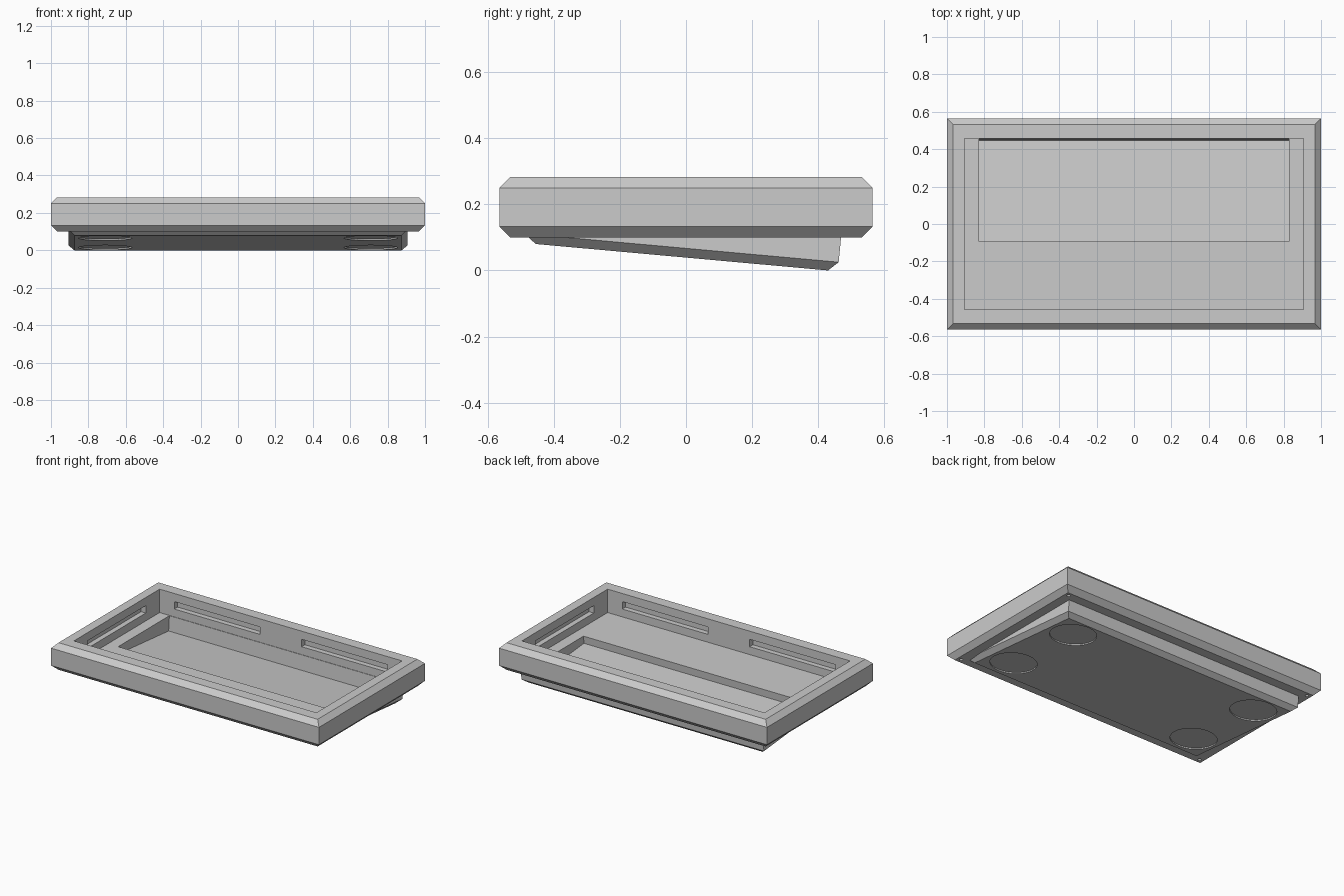
import bpy, bmesh, math
from mathutils import Matrix, Vector

if "Cube" in bpy.data.objects:
    bpy.data.objects.remove(bpy.data.objects["Cube"])

grey = bpy.data.materials.new("case grey")
grey.diffuse_color = (0.6, 0.6, 0.6, 1)
grey.use_nodes = True
grey.node_tree.nodes["Principled BSDF"].inputs["Base Color"].default_value = grey.diffuse_color


def loft(name, rings):
    """Closed solid from stacked rectangles: (half_x, (y0, z0), (y1, z1))."""
    bm = bmesh.new()
    loops = [[bm.verts.new((x, *p)) for x, p in
              ((-hx, a), (hx, a), (hx, b), (-hx, b))] for hx, a, b in rings]
    for lo, hi in zip(loops, loops[1:]):
        for i in range(4):
            j = (i + 1) % 4
            bm.faces.new((lo[i], lo[j], hi[j], hi[i]))
    bm.faces.new(loops[0][::-1])
    bm.faces.new(loops[-1])
    bmesh.ops.recalc_face_normals(bm, faces=bm.faces)
    return finish(name, bm)


def finish(name, bm):
    me = bpy.data.meshes.new(name)
    bm.to_mesh(me)
    bm.free()
    me.materials.append(grey)
    ob = bpy.data.objects.new(name, me)
    bpy.context.collection.objects.link(ob)
    return ob


def add_box(bm, centre, size):
    m = Matrix.Translation(centre) @ Matrix.Diagonal((*size, 1))
    bmesh.ops.create_cube(bm, size=1, matrix=m)


def combine(target, other, operation):
    mod = target.modifiers.new(operation, 'BOOLEAN')
    mod.operation, mod.object, mod.solver = operation, other, 'EXACT'
    bpy.context.view_layer.objects.active = target
    bpy.ops.object.modifier_apply(modifier=mod.name)
    bpy.data.objects.remove(other)


def rect(hx, hy, z):
    return (hx, (-hy, z), (hy, z))


# Outer frame with chamfered top and bottom rims
case = loft("keyboard_case", [rect(.967, .532, .10), rect(1, .565, .133),
                              rect(1, .565, .25), rect(.967, .532, .283)])

# Tilted base under the frame
base = loft("tilted_base", [(.875, (-.455, .08), (.43, 0)),
                            (.905, (-.488, .111), (.462, .025)),
                            (.905, (-.487, .118), (.471, .118))])
combine(case, base, 'UNION')

# Main tray opening
tray = loft("tray_cutter", [rect(.905, .457, .125), rect(.905, .457, .4)])
combine(case, tray, 'DIFFERENCE')

# Rear pocket with a floor parallel to the tilted base
pocket = loft("pocket_cutter", [(.83, (-.097, .075), (.446, .025)),
                                (.83, (-.09, .16), (.4565, .16))])
combine(case, pocket, 'DIFFERENCE')

# Slots along the inner walls
bm = bmesh.new()
for s in (-1, 1):
    for x in (-.475, .475):
        add_box(bm, (x, s * .467, .203), (.64, .05, .05))
    add_box(bm, (s * .915, 0, .203), (.05, .62, .05))
combine(case, finish("slot_cutter", bm), 'DIFFERENCE')

# Round foot recesses in the base and small corner screw holes
bm = bmesh.new()
tilt = Matrix.Rotation(-math.atan2(.08, .885), 4, 'X')
for sx in (-1, 1):
    for sy in (-1, 1):
        y = sy * .28 - .006
        z = .08 * (.43 - y) / .885
        bmesh.ops.create_cone(bm, cap_ends=True, segments=48, radius1=.143,
                              radius2=.143, depth=.016,
                              matrix=Matrix.Translation((sx * .71, y, z)) @ tilt)
        bmesh.ops.create_cone(bm, cap_ends=True, segments=16, radius1=.011,
                              radius2=.011, depth=.1,
                              matrix=Matrix.Translation((sx * .94, sy * .505, .1)))
combine(case, finish("foot_and_screw_cutter", bm), 'DIFFERENCE')
